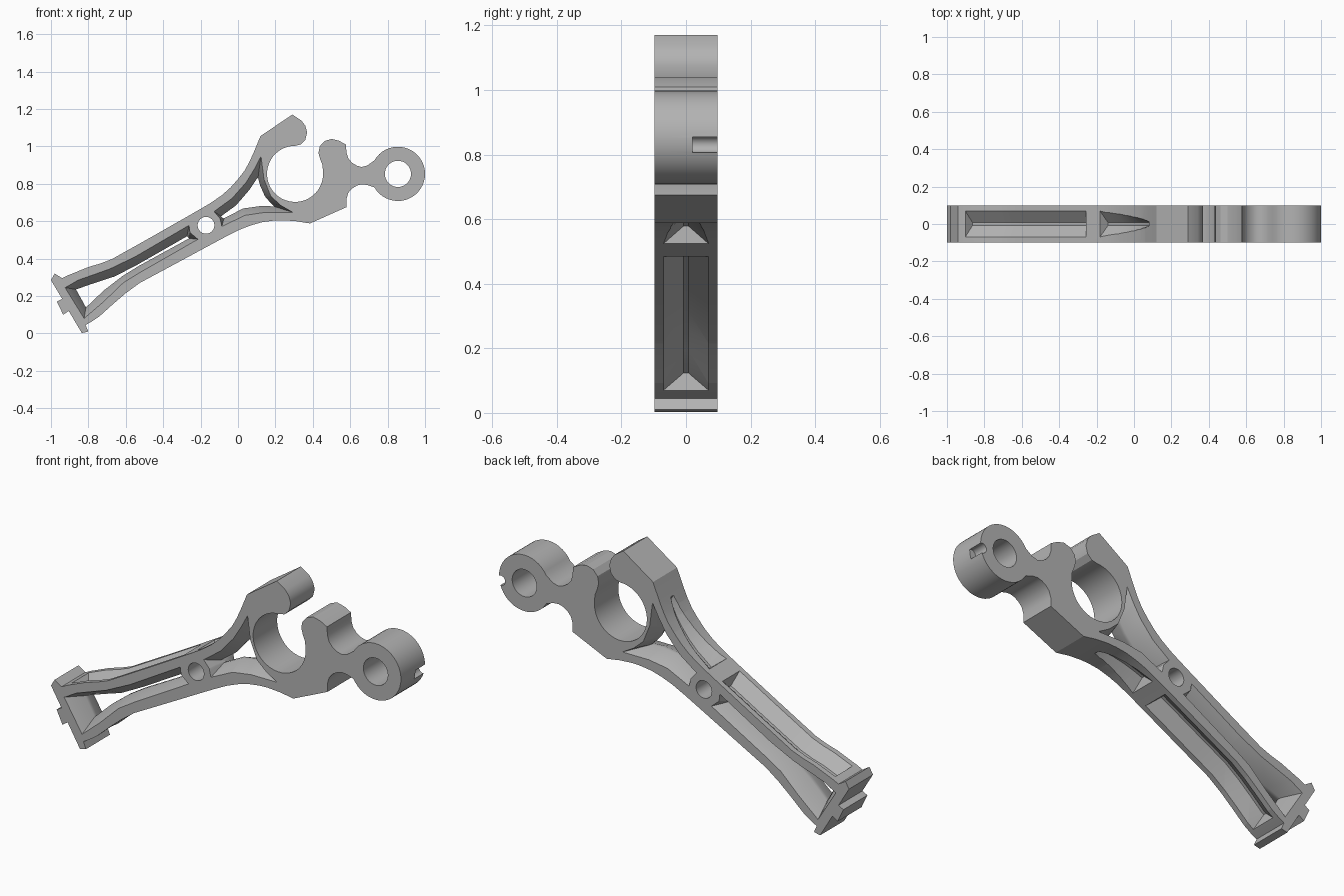
import bpy, bmesh
from math import sin, cos, radians
from mathutils import Vector

cube = bpy.data.objects.get("Cube")
if cube:
    bpy.data.objects.remove(cube, do_unlink=True)

HALF = 0.098  # half the plate thickness

grey = bpy.data.materials.new("plain grey")
grey.use_nodes = True
grey.diffuse_color = (0.45, 0.45, 0.45, 1)
grey.node_tree.nodes["Principled BSDF"].inputs["Base Color"].default_value = (0.45, 0.45, 0.45, 1)


def arc(cx, cz, r, start, end, n):
    angles = [radians(start + (end - start) * i / n) for i in range(n + 1)]
    return [(cx + r * cos(a), cz + r * sin(a)) for a in angles]


def loft(name, rings):
    """Solid through closed rings of 3D points."""
    bm = bmesh.new()
    loops = [[bm.verts.new(p) for p in ring] for ring in rings]
    n = len(loops[0])
    for a, b in zip(loops, loops[1:]):
        for i in range(n):
            bm.faces.new((a[i], a[(i + 1) % n], b[(i + 1) % n], b[i]))
    bm.faces.new(loops[0][::-1])
    bm.faces.new(loops[-1])
    bmesh.ops.recalc_face_normals(bm, faces=bm.faces)
    mesh = bpy.data.meshes.new(name)
    bm.to_mesh(mesh)
    bm.free()
    ob = bpy.data.objects.new(name, mesh)
    bpy.context.collection.objects.link(ob)
    mesh.materials.append(grey)
    return ob


def prism(name, profile, y0, y1):
    return loft(name, [[(x, y, z) for x, z in profile] for y in (y0, y1)])


def window(name, rim, waist):
    """Through opening, wide at both faces and narrow in the middle."""
    slope = 0.004 / HALF
    wide = [(a + (a - c) * slope, b + (b - d) * slope) for (a, b), (c, d) in zip(rim, waist)]
    levels = ((-HALF - 0.004, wide), (-0.01, waist), (0.01, waist), (HALF + 0.004, wide))
    return loft(name, [[(x, y, z) for x, z in p] for y, p in levels])


def groove(name, path, side, depth, widths):
    """V channel along an edge; side is +1 for the upper edge, -1 for the lower."""
    pts = [Vector(p) for p in path]
    rings = []
    for i, p in enumerate(pts):
        t = (pts[min(i + 1, len(pts) - 1)] - pts[max(i - 1, 0)]).normalized()
        out = Vector((-t.y, t.x)) * side
        # pull the floor in at both ends so the ends slope
        lean = t * 0.03 * ((i == 0) - (i == len(pts) - 1))
        w = widths[0] + (widths[1] - widths[0]) * i / (len(pts) - 1)
        d = depth * (0.3 + 0.7 * w / widths[0])
        floor = p - out * d + lean
        flare = w + (w - 0.008) * 0.02 / d
        top = p + out * 0.02
        rings.append([(top.x, -flare, top.y), (top.x, flare, top.y),
                      (floor.x, 0.008, floor.y), (floor.x, -0.008, floor.y)])
    return loft(name, rings)


# Edge curves of the arm
lower_beam = [(-.78, .065), (-.74, .092), (-.67, .155), (-.60, .215), (-.525, .27),
              (-.40, .337), (-.12, .488)]
lower_branch = [(-.06, .52), (.01, .555), (.07, .578), (.13, .595), (.19, .603), (.24, .605)]
upper_branch = [(.12, 1.055), (.085, .97), (.06, .915), (.035, .87), (0, .825),
                (-.04, .78), (-.085, .74), (-.15, .695)]
upper_beam = [(-.25, .637), (-.45, .523), (-.58, .45), (-.675, .397), (-.735, .374),
              (-.80, .355), (-.91, .31)]

# Whole side profile, counter-clockwise
outline = ([(-.835, .002), (-.80, .01), (-.815, .045)] + lower_beam + lower_branch
           + [(.31, .60), (.385, .588), (.58, .675), (.58, .72), (.59, .752), (.61, .775),
              (.635, .79), (.66, .797), (.69, .794)]
           + arc(.855, .853, .145, -150, 150, 36)
           + [(.69, .897), (.66, .89), (.635, .897), (.61, .912), (.59, .935), (.58, .965),
              (.577, 1.01), (.54, 1.03), (.50, 1.04), (.462, 1.028), (.437, 1.0),
              (.43, .965), (.44, .93), (.452, .90)]
           + arc(.305, .853, .15, 0, -270, 32)
           + [(.335, 1.01), (.36, 1.035), (.37, 1.075), (.36, 1.11), (.34, 1.137), (.29, 1.17)]
           + upper_branch + upper_beam
           + [(-.94, .295), (-.98, .32), (-1, .285), (-.94, .185), (-.968, .17),
              (-.935, .10), (-.905, .12)])
bracket = prism("bracket_arm", outline, -HALF, HALF)

cutters = [
    # round holes
    prism("ring_hole", arc(.855, .853, .07, 0, 350, 35), -.2, .2),
    prism("pivot_hole", arc(-.171, .578, .045, 0, 345, 23), -.2, .2),
    # small notch in the rim of the ring
    prism("ring_notch", arc(.99, .831, .025, 0, 345, 23), .02, .2),
    # long opening between the two beams
    window("beam_window",
           [(-.925, .245), (-.855, .285), (-.685, .345), (-.55, .41), (-.262, .578),
            (-.257, .54), (-.214, .503), (-.524, .326), (-.61, .273), (-.717, .171), (-.823, .08)],
           [(-.866, .235), (-.79, .262), (-.658, .305), (-.535, .369), (-.273, .519),
            (-.267, .513), (-.262, .508), (-.535, .358), (-.62, .305), (-.717, .23), (-.813, .139)]),
    # three-cornered opening behind the hook
    window("hook_window",
           [(-.128, .652), (-.032, .722), (.043, .807), (.086, .877), (.123, .947), (.139, .824),
            (.176, .733), (.23, .684), (.294, .647), (.144, .647), (.037, .631), (-.086, .572),
            (-.096, .615)],
           [(-.091, .626), (-.011, .684), (.059, .765), (.091, .813), (.107, .834), (.118, .791),
            (.144, .733), (.171, .701), (.193, .679), (.128, .682), (.027, .668), (-.075, .615),
            (-.085, .62)]),
    # channels along the outer edges
    groove("upper_beam_groove", upper_beam, -1, .05, (.07, .07)),
    groove("lower_beam_groove", lower_beam, -1, .05, (.07, .07)),
    groove("upper_branch_groove", [(-.19, .672)] + upper_branch[:0:-1], 1, .05, (.07, .012)),
    groove("lower_branch_groove", lower_branch, -1, .05, (.07, .012)),
]
# the first groove runs right to left, so its outward side is flipped here
bpy.context.view_layer.objects.active = bracket
for cutter in cutters:
    mod = bracket.modifiers.new(cutter.name, "BOOLEAN")
    mod.operation = "DIFFERENCE"
    mod.solver = "EXACT"
    mod.object = cutter
    bpy.ops.object.modifier_apply(modifier=mod.name)
    bpy.data.objects.remove(cutter, do_unlink=True)

bpy.ops.object.select_all(action="DESELECT")
bracket.select_set(True)
bpy.ops.object.shade_smooth_by_angle(angle=radians(30))
